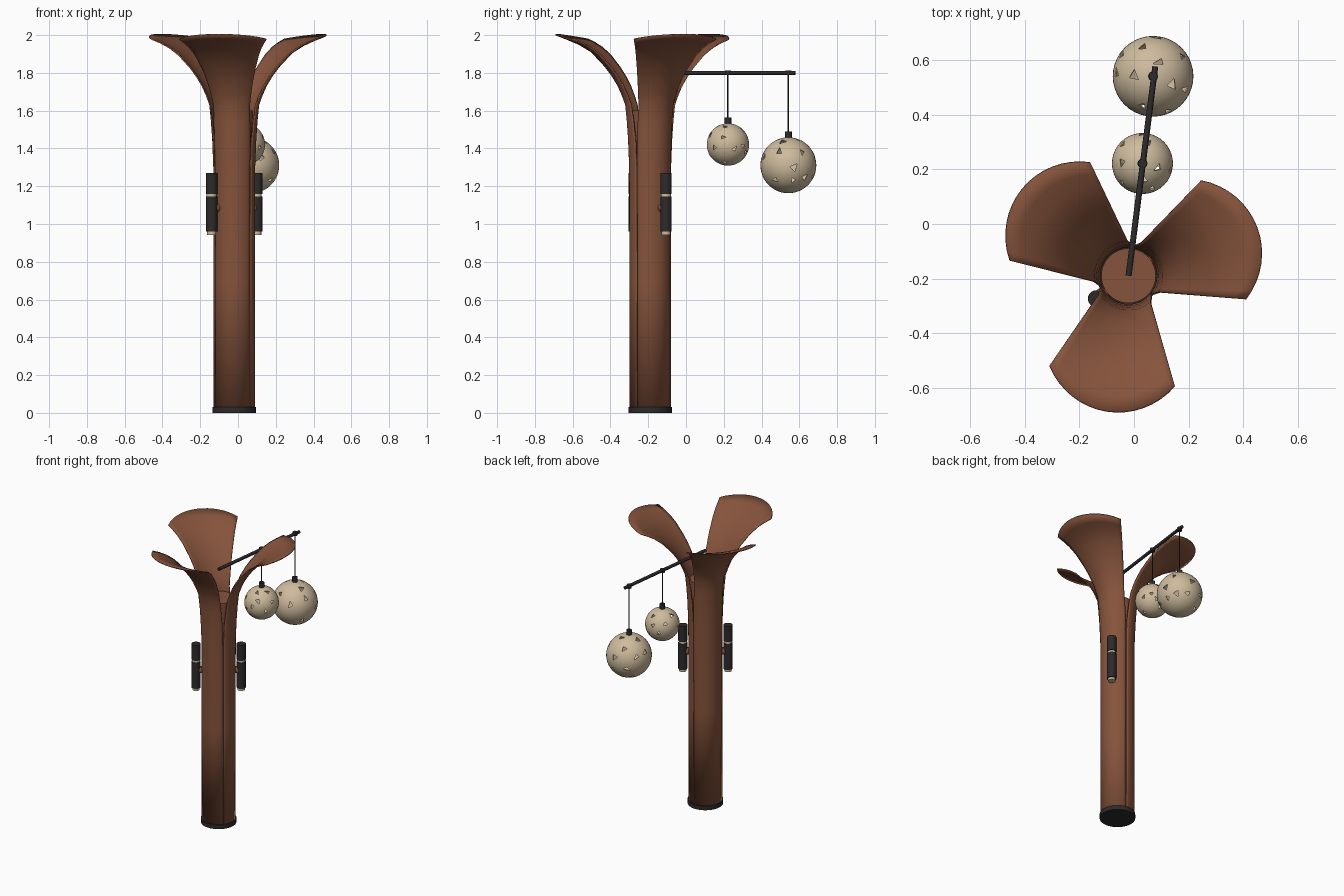
import bpy, bmesh, math, random
from mathutils import Vector

random.seed(4)
cube = bpy.data.objects.get("Cube")
if cube:
    bpy.data.objects.remove(cube, do_unlink=True)


def material(name, rgb):
    m = bpy.data.materials.new(name)
    m.use_nodes = True
    m.diffuse_color = (*rgb, 1)
    m.node_tree.nodes["Principled BSDF"].inputs["Base Color"].default_value = (*rgb, 1)
    return m


BROWN = material("rust brown", (0.24, 0.088, 0.045))
DARK = material("charcoal", (0.026, 0.023, 0.023))
CREAM = material("warm cream", (0.62, 0.50, 0.34))

CX, CY = -0.02, -0.19      # trunk axis


def finish(bm, name, mat, smooth=35):
    me = bpy.data.meshes.new(name)
    bm.to_mesh(me)
    bm.free()
    ob = bpy.data.objects.new(name, me)
    bpy.context.collection.objects.link(ob)
    me.materials.append(mat)
    activate(ob)
    if smooth:
        bpy.ops.object.shade_smooth_by_angle(angle=math.radians(smooth))
    return ob


def activate(ob):
    bpy.ops.object.select_all(action='DESELECT')
    ob.select_set(True)
    bpy.context.view_layer.objects.active = ob


def rod(name, a, b, radius, mat, sides=24):
    """Capped cylinder between two points."""
    a, b = Vector(a), Vector(b)
    bm = bmesh.new()
    bmesh.ops.create_cone(bm, cap_ends=True, segments=sides, radius1=radius,
                          radius2=radius, depth=(b - a).length)
    bm.transform((b - a).to_track_quat('Z', 'Y').to_matrix().to_4x4())
    bmesh.ops.translate(bm, vec=(a + b) / 2, verts=bm.verts)
    return finish(bm, name, mat)


def upright(name, x, y, z0, z1, radius, mat, sides=24):
    return rod(name, (x, y, z0), (x, y, z1), radius, mat, sides)


# Trunk core and foot
upright("trunk_core", CX, CY, 0.02, 1.6, 0.1, BROWN, 48)
upright("foot_ring", CX, CY, 0, 0.03, 0.115, DARK, 48)

# Petal profile: radius and height
PROFILE = [(0.110, 0.03), (0.110, 0.7), (0.111, 1.3), (0.117, 1.45), (0.124, 1.55),
           (0.132, 1.63), (0.150, 1.68), (0.172, 1.73), (0.205, 1.785), (0.243, 1.835),
           (0.315, 1.912), (0.38, 1.95), (0.44, 1.975), (0.505, 2.0)]


def height(r):
    for (r0, z0), (r1, z1) in zip(PROFILE[2:], PROFILE[3:]):
        if r <= r1:
            return z0 + (z1 - z0) * (r - r0) / (r1 - r0)
    return PROFILE[-1][1]


def half_angle(r, z):
    """Nearly closed around the trunk, straight-sided where the petal spreads."""
    spread = math.radians(25.2) + math.asin(0.0525 / r)
    closed = math.radians(58.7)
    k = min(max((z - 1.4) / 0.2, 0), 1)
    return closed + (spread - closed) * k


def petal(name, direction, columns=16):
    bm = bmesh.new()
    rows = []
    for r0, z0 in PROFILE:
        row = []
        for j in range(columns + 1):
            t = 2 * j / columns - 1
            r, z = r0, z0
            if r0 > 0.15:
                r = r0 * (1 - 0.128 * t * t * (r0 - 0.15) / 0.355)
                z = height(r)
            a = direction + t * half_angle(r, z)
            row.append(bm.verts.new((CX + r * math.cos(a), CY + r * math.sin(a), z)))
        rows.append(row)
    for low, up in zip(rows, rows[1:]):
        for j in range(columns):
            bm.faces.new((low[j], low[j + 1], up[j + 1], up[j]))
    ob = finish(bm, name, BROWN)
    mod = ob.modifiers.new("thickness", 'SOLIDIFY')
    mod.thickness, mod.offset = 0.007, -1


for i, side in enumerate(("left", "right", "front")):
    petal("petal_" + side, math.radians(20.7 + 120 * i))

# Wall lamps on opposite sides of the trunk
for side, deg in (("left", 35), ("right", 215)):
    dx, dy = math.cos(math.radians(deg)), math.sin(math.radians(deg))
    x, y = CX + 0.146 * dx, CY + 0.146 * dy
    n = "lamp_" + side
    upright(n + "_glow", x, y, 0.943, 0.97, 0.024, CREAM)
    upright(n + "_body", x, y, 0.96, 1.145, 0.03, DARK)
    upright(n + "_gap", x, y, 1.14, 1.165, 0.026, CREAM)
    upright(n + "_top", x, y, 1.16, 1.27, 0.03, DARK)
    rod(n + "_bracket", (CX + 0.1 * dx, CY + 0.1 * dy, 1.085), (x, y, 1.085), 0.024, BROWN)

# Hanging arm
rod("arm", (CX, CY, 1.8), (0.078, 0.578, 1.8), 0.011, DARK, 12)


def globe(name, x, y, z, radius, holes):
    """Hollow sphere with angular cutouts."""
    centre = Vector((x, y, z))
    bm = bmesh.new()
    bmesh.ops.create_uvsphere(bm, u_segments=40, v_segments=24, radius=radius)
    bmesh.ops.translate(bm, vec=centre, verts=bm.verts)
    ob = finish(bm, name, CREAM)
    shell = ob.modifiers.new("shell", 'SOLIDIFY')
    shell.thickness, shell.offset = 0.005, -1

    # Triangular wedges spread around the sphere without touching
    cut = bmesh.new()
    used = []
    while len(used) < holes:
        d = Vector([random.gauss(0, 1) for _ in range(3)]).normalized()
        if abs(d.z) > 0.93 or any(d.angle(u) < 0.42 for u in used):
            continue
        used.append(d)
        side = d.orthogonal().normalized()
        other = d.cross(side)
        spin = random.uniform(0, math.tau)
        ring = []
        for k in range(3):
            a = spin + k * math.tau / 3 + random.uniform(-0.45, 0.45)
            s = random.uniform(0.11, 0.18)
            ring.append(side * math.cos(a) * s + other * math.sin(a) * s)
        inner = [cut.verts.new(centre + (d * 0.8 + p) * radius) for p in ring]
        outer = [cut.verts.new(centre + (d * 1.15 + p) * radius) for p in ring]
        cut.faces.new(inner[::-1])
        cut.faces.new(outer)
        for k in range(3):
            m = (k + 1) % 3
            cut.faces.new((inner[k], inner[m], outer[m], outer[k]))
    bmesh.ops.recalc_face_normals(cut, faces=cut.faces)
    cutter = finish(cut, name + "_cutter", CREAM, 0)
    cutter.hide_render = True
    carve = ob.modifiers.new("carve", 'BOOLEAN')
    carve.operation, carve.solver, carve.object = 'DIFFERENCE', 'EXACT', cutter
    activate(ob)
    for m in [m.name for m in ob.modifiers]:
        bpy.ops.object.modifier_apply(modifier=m)
    bpy.data.objects.remove(cutter, do_unlink=True)

    # Socket and cable
    top = z + radius
    upright(name + "_socket", x, y, top - 0.004, top + 0.031, 0.018, DARK)
    upright(name + "_cable", x, y, top + 0.03, 1.8, 0.004, DARK, 8)
    upright(name + "_clip", x, y, 1.788, 1.812, 0.016, DARK, 12)


globe("small_globe", 0.031, 0.222, 1.421, 0.112, 22)
globe("large_globe", 0.07, 0.542, 1.311, 0.148, 22)
